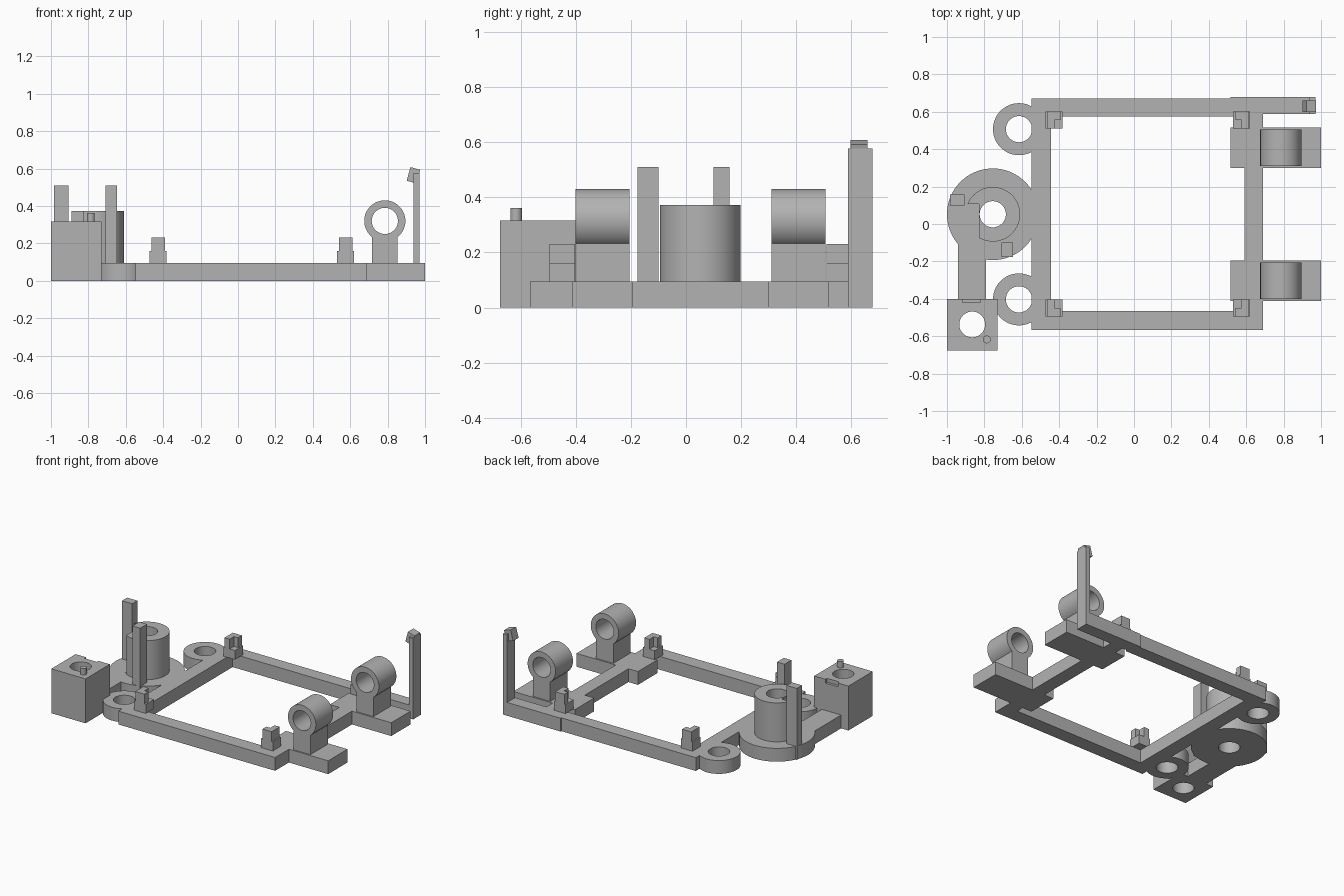
import bpy, bmesh, math
from mathutils import Matrix, Vector

if "Cube" in bpy.data.objects:
    bpy.data.objects.remove(bpy.data.objects["Cube"], do_unlink=True)

GREY = (0.45, 0.45, 0.45, 1)
mat = bpy.data.materials.new("plain grey")
mat.use_nodes = True
mat.diffuse_color = GREY
mat.node_tree.nodes["Principled BSDF"].inputs["Base Color"].default_value = GREY

T = 0.095  # frame thickness


def finish(name, bm):
    bmesh.ops.recalc_face_normals(bm, faces=bm.faces)
    mesh = bpy.data.meshes.new(name)
    bm.to_mesh(mesh)
    bm.free()
    mesh.materials.append(mat)
    obj = bpy.data.objects.new(name, mesh)
    bpy.context.collection.objects.link(obj)
    return obj


def box(name, x, y, z):
    bm = bmesh.new()
    bmesh.ops.create_cube(bm, size=1)
    for v in bm.verts:
        v.co = Vector([r[0] + (c + 0.5) * (r[1] - r[0]) for c, r in zip(v.co, (x, y, z))])
    return finish(name, bm)


def extrude(name, points, z0, z1):
    bm = bmesh.new()
    face = bm.faces.new([bm.verts.new((px, py, z0)) for px, py in points])
    top = bmesh.ops.extrude_face_region(bm, geom=[face])["geom"]
    bmesh.ops.translate(bm, verts=[v for v in top if isinstance(v, bmesh.types.BMVert)],
                        vec=(0, 0, z1 - z0))
    return finish(name, bm)


def smooth(obj):
    bpy.ops.object.select_all(action="DESELECT")
    obj.select_set(True)
    bpy.context.view_layer.objects.active = obj
    bpy.ops.object.shade_smooth_by_angle(angle=math.radians(30))


def lathe(name, profile, at, tilt=0, n=64):
    """Spin a closed (radius, height) loop about z, then tilt about x and place."""
    bm = bmesh.new()
    rings = [[bm.verts.new((r * math.cos(a), r * math.sin(a), h)) for r, h in profile]
             for a in (2 * math.pi * i / n for i in range(n))]
    k = len(profile)
    for i in range(n):
        a, b = rings[i], rings[(i + 1) % n]
        for j in range(k):
            m = (j + 1) % k
            bm.faces.new((a[j], b[j], b[m], a[m]))
    bm.transform(Matrix.Translation(at) @ Matrix.Rotation(tilt, 4, "X"))
    obj = finish(name, bm)
    smooth(obj)
    return obj


def tube(name, outer, inner, h, at, tilt=0):
    return lathe(name, [(inner, 0), (outer, 0), (outer, h), (inner, h)], at, tilt)


def rod(name, radius, z0, z1, x, y):
    bm = bmesh.new()
    bmesh.ops.create_cone(bm, cap_ends=True, segments=48, radius1=radius, radius2=radius,
                          depth=z1 - z0,
                          matrix=Matrix.Translation((x, y, (z0 + z1) / 2)))
    obj = finish(name, bm)
    smooth(obj)
    return obj


def cut(obj, cutter):
    mod = obj.modifiers.new("cut", "BOOLEAN")
    mod.operation = "DIFFERENCE"
    mod.solver = "EXACT"
    mod.object = cutter
    cutter.hide_render = True
    bpy.ops.object.select_all(action="DESELECT")
    obj.select_set(True)
    bpy.context.view_layer.objects.active = obj
    bpy.ops.object.modifier_apply(modifier=mod.name)
    bpy.data.objects.remove(cutter, do_unlink=True)


# Rectangular frame
box("frame_right_bar", (-0.547, -0.445), (-0.567, 0.67), (0, T))
box("frame_left_bar", (0.59, 0.69), (-0.567, 0.6), (0, T))
box("frame_front_bar", (-0.5, 0.65), (-0.567, -0.465), (0, T))
box("frame_back_bar", (-0.5, 0.55), (0.575, 0.67), (0, T))

# Back arm with upright catch and tilted hook
box("catch_arm", (0.515, 0.97), (0.588, 0.678), (0, T))
box("catch_post", (0.937, 0.97), (0.588, 0.678), (0, 0.577))
hook = extrude("catch_hook", [(0.922, 0.608), (0.974, 0.593), (0.954, 0.52), (0.902, 0.535)],
               -0.66, -0.598)
hook.data.transform(Matrix.Rotation(math.pi / 2, 4, "X"))

# Two bearing mounts
for side, yb in (("front", -0.303), ("back", 0.408)):
    box(side + "_bearing_base", (0.515, 1.0), (yb - 0.109, yb + 0.109), (0, T))
    box(side + "_bearing_post", (0.717, 0.852), (yb - 0.098, yb + 0.098), (T - 0.01, 0.237))
    tube(side + "_bearing_tube", 0.11, 0.07, 0.196, (0.785, yb + 0.098, 0.32), math.pi / 2)

# Corner pegs: square foot with an L-shaped locator opening inward
for sx, cx in ((-1, -0.427), (1, 0.575)):
    for sy, cy in ((-1, -0.449), (1, 0.556)):
        box("peg_foot", (cx - 0.046, cx + 0.046), (cy - 0.046, cy + 0.046), (T, 0.16))
        o, i = 0.036, -0.004
        ell = [(o, 0.046), (-o, 0.046), (-o, 0.002), (i, 0.002), (i, -0.046), (o, -0.046)]
        extrude("peg_locator", [(cx + sx * px, cy + sy * py) for px, py in ell], 0.16, 0.23)

# Screw ears
for side, ye in (("front", -0.403), ("back", 0.507)):
    tube(side + "_screw_ear", 0.139, 0.07, T, (-0.615, ye, 0))

# Round hub with a notched collar and two uprights
hx, hy = -0.755, 0.052
hub = lathe("hub", [(0.07, 0), (0.245, 0), (0.245, T), (0.146, T), (0.146, 0.373), (0.07, 0.373)],
            (hx, hy, 0))
cut(hub, box("notch_cutter", (-1.1, -0.828), (-0.3, 0.106), (T + 0.001, 0.5)))
smooth(hub)
box("rear_upright", (-0.985, -0.905), (0.1, 0.158), (0, 0.51))
box("front_upright", (-0.708, -0.648), (-0.177, -0.1), (0, 0.51))

# Arm and bored corner block
box("block_arm", (-0.942, -0.79), (-0.41, -0.06), (0, T))
block = box("bored_block", (-1.0, -0.73), (-0.675, -0.402), (0, 0.317))
cut(block, rod("bore_cutter", 0.069, -0.1, 0.5, -0.865, -0.537))
cut(block, box("slot_cutter", (-0.917, -0.82), (-0.42, -0.3), (0.29, 0.4)))
smooth(block)
rod("block_pin", 0.021, 0.3, 0.362, -0.787, -0.617)
